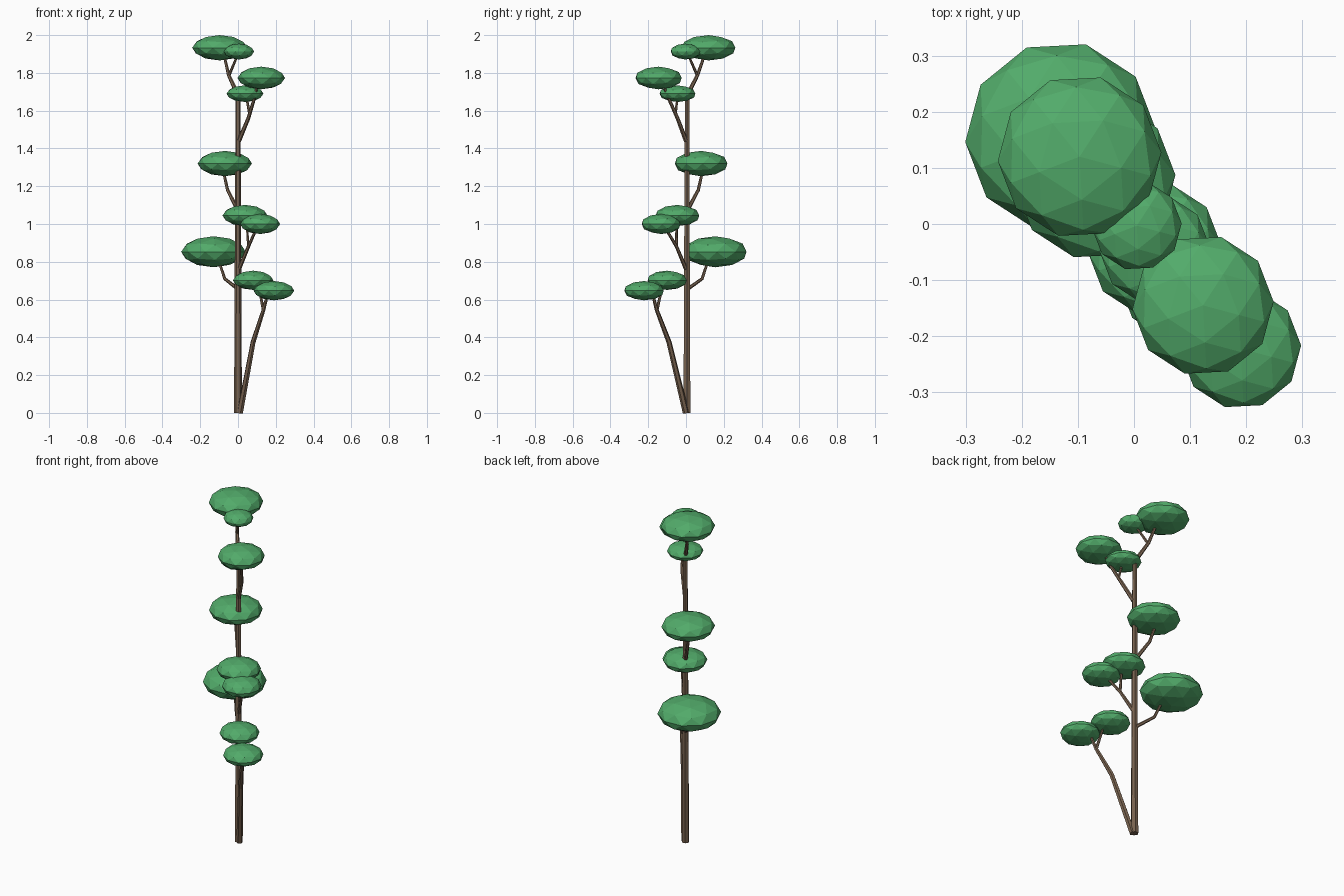
import bpy
from math import radians

cube = bpy.data.objects.get("Cube")
if cube:
    bpy.data.objects.remove(cube)


def make_material(name, rgb):
    mat = bpy.data.materials.new(name)
    mat.use_nodes = True
    color = (*rgb, 1.0)
    mat.diffuse_color = color
    mat.node_tree.nodes["Principled BSDF"].inputs["Base Color"].default_value = color
    return mat


bark = make_material("brown bark", (0.19, 0.125, 0.08))
leaf = make_material("leaf green", (0.085, 0.41, 0.145))


def limb(name, points, r_start, r_end):
    """Tapered six-sided tube through the points."""
    curve = bpy.data.curves.new(name, "CURVE")
    curve.dimensions = "3D"
    curve.bevel_depth = 1.0
    curve.bevel_resolution = 1
    curve.use_fill_caps = True
    spline = curve.splines.new("POLY")
    spline.use_smooth = False
    spline.points.add(len(points) - 1)
    for i, (point, co) in enumerate(zip(spline.points, points)):
        point.co = (*co, 1.0)
        point.radius = r_start + (r_end - r_start) * i / (len(points) - 1)
    temp = bpy.data.objects.new(name + "_path", curve)
    bpy.context.collection.objects.link(temp)
    bpy.context.view_layer.update()
    graph = bpy.context.evaluated_depsgraph_get()
    mesh = bpy.data.meshes.new_from_object(temp.evaluated_get(graph))
    bpy.data.objects.remove(temp)
    mesh.materials.clear()
    mesh.materials.append(bark)
    mesh.shade_flat()
    bpy.context.collection.objects.link(bpy.data.objects.new(name, mesh))


def leaf_pad(name, center, radius, height):
    """Flattened faceted ball of leaves."""
    bpy.ops.mesh.primitive_ico_sphere_add(
        subdivisions=2, radius=1, location=center, rotation=(0, 0, radians(-15)))
    pad = bpy.context.object
    pad.name = pad.data.name = name
    pad.scale = (radius, radius, height)
    pad.data.materials.append(leaf)


# Trunk
limb("trunk", [(0, 0.005, 0), (0, 0.005, 0.85), (0, 0.006, 1.7)], 0.021, 0.013)

# Branches and their forks, from the ground up
limb("low_branch", [(0.01, 0, 0), (0.08, -0.09, 0.375), (0.135, -0.155, 0.545),
                    (0.16, -0.18, 0.64)], 0.017, 0.007)
limb("low_fork", [(0.135, -0.155, 0.54), (0.11, -0.125, 0.67)], 0.009, 0.006)
limb("back_branch", [(0, 0.008, 0.655), (-0.07, 0.085, 0.71),
                     (-0.1, 0.115, 0.8)], 0.010, 0.007)
limb("middle_branch", [(0.005, 0, 0.76), (0.055, -0.05, 0.88),
                       (0.1, -0.11, 0.98)], 0.011, 0.007)
limb("middle_fork", [(0.055, -0.05, 0.88), (0.045, -0.05, 1.02)], 0.008, 0.006)
limb("upper_back_branch", [(0, 0.006, 1.07), (-0.055, 0.065, 1.18),
                           (-0.08, 0.09, 1.29)], 0.011, 0.007)
limb("upper_front_branch", [(0.005, 0, 1.44), (0.055, -0.045, 1.56),
                            (0.085, -0.09, 1.66), (0.105, -0.125, 1.75)], 0.012, 0.007)
limb("upper_front_fork", [(0.06, -0.055, 1.59), (0.045, -0.045, 1.67)], 0.008, 0.006)
limb("crown_branch", [(0, 0.006, 1.68), (-0.05, 0.062, 1.79),
                      (-0.075, 0.1, 1.9)], 0.012, 0.007)
limb("crown_fork", [(-0.048, 0.06, 1.785), (0, 0.01, 1.9)], 0.008, 0.006)

# Foliage: name, centre, radius, half height
for spec in [
    ("low_outer_leaves", (0.19, -0.222, 0.647), 0.108, 0.051),
    ("low_inner_leaves", (0.08, -0.1, 0.702), 0.107, 0.051),
    ("back_leaves", (-0.13, 0.155, 0.853), 0.171, 0.082),
    ("middle_outer_leaves", (0.117, -0.132, 1.0), 0.106, 0.053),
    ("middle_inner_leaves", (0.037, -0.045, 1.045), 0.119, 0.056),
    ("upper_back_leaves", (-0.07, 0.08, 1.32), 0.144, 0.067),
    ("upper_inner_leaves", (0.037, -0.045, 1.69), 0.098, 0.044),
    ("upper_outer_leaves", (0.123, -0.145, 1.773), 0.126, 0.06),
    ("crown_small_leaves", (0.005, -0.003, 1.913), 0.08, 0.042),
    ("crown_leaves", (-0.097, 0.12, 1.933), 0.146, 0.067),
]:
    leaf_pad(*spec)
